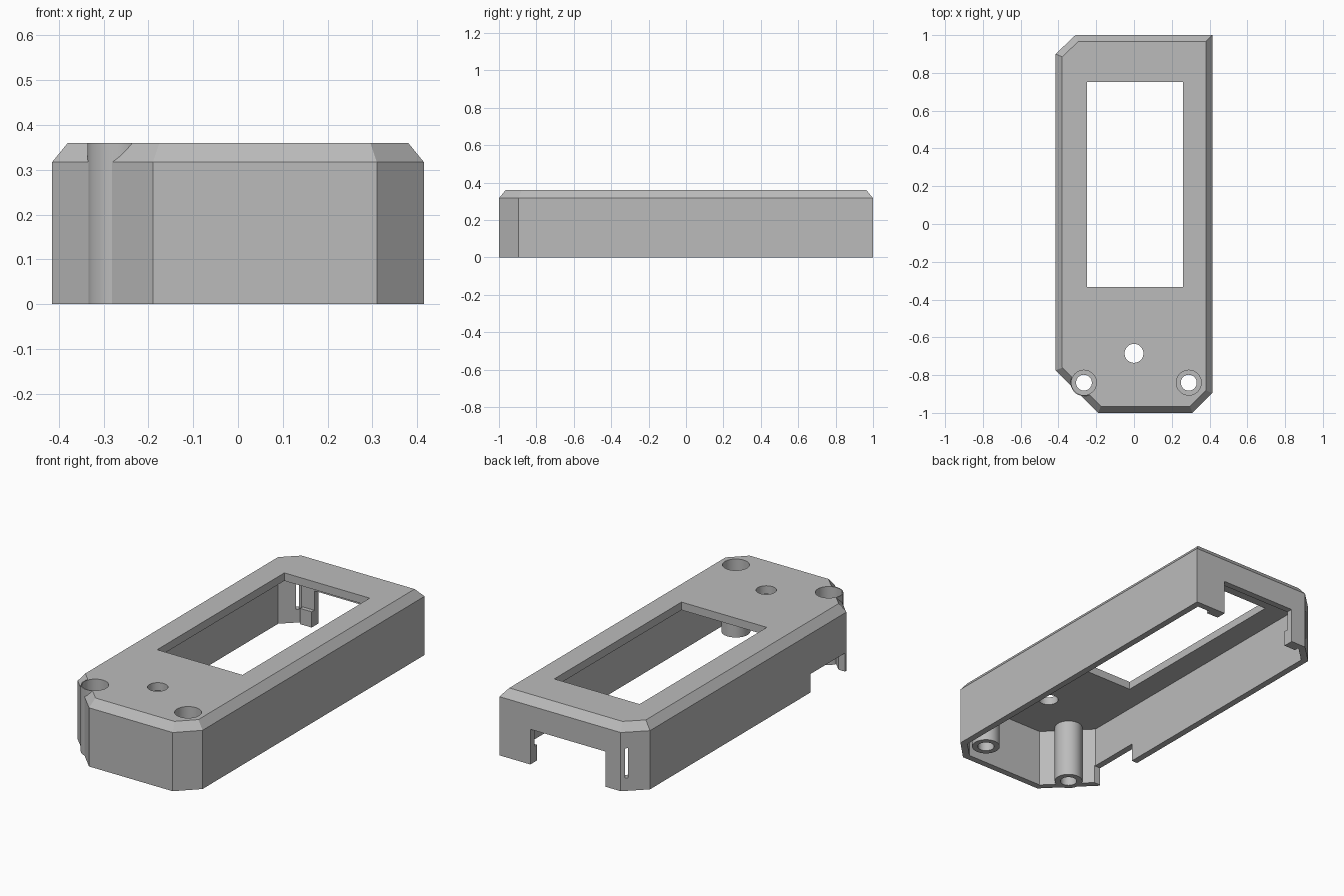
import bpy
import bmesh
from math import radians
from mathutils import Matrix, Vector

cube = bpy.data.objects.get("Cube")
if cube:
    bpy.data.objects.remove(cube, do_unlink=True)

TOP, SHOULDER, WALL = 0.36, 0.317, 0.035
OUTLINE = [(0.415, 1), (-0.31, 1), (-0.415, 0.9), (-0.415, -0.775),
           (-0.19, -1), (0.31, -1), (0.415, -0.895)]

grey = bpy.data.materials.new("grey plastic")
grey.use_nodes = True
grey.diffuse_color = (0.5, 0.5, 0.5, 1)
grey.node_tree.nodes["Principled BSDF"].inputs["Base Color"].default_value = grey.diffuse_color


def inset(points, distance):
    """Move every side of a counter-clockwise outline inwards."""
    result = []
    for i, point in enumerate(points):
        here = Vector(point)
        before = (here - Vector(points[i - 1])).normalized()
        after = (Vector(points[(i + 1) % len(points)]) - here).normalized()
        n1, n2 = Vector((-before.y, before.x)), Vector((-after.y, after.x))
        result.append(here + (n1 + n2) * distance / (1 + n1.dot(n2)))
    return result


def make_object(name, bm):
    bmesh.ops.recalc_face_normals(bm, faces=bm.faces)
    mesh = bpy.data.meshes.new(name)
    bm.to_mesh(mesh)
    bm.free()
    mesh.materials.append(grey)
    obj = bpy.data.objects.new(name, mesh)
    bpy.context.collection.objects.link(obj)
    return obj


def loft(name, sections):
    """Stack (outline, height) sections into a closed solid."""
    bm = bmesh.new()
    rings = [[bm.verts.new((p[0], p[1], z)) for p in pts] for pts, z in sections]
    for low, high in zip(rings, rings[1:]):
        for i in range(len(low)):
            bm.faces.new((low[i - 1], low[i], high[i], high[i - 1]))
    bm.faces.new(rings[0])
    bm.faces.new(rings[-1])
    return make_object(name, bm)


def box(name, x, y, z):
    corners = [(x[0], y[0]), (x[1], y[0]), (x[1], y[1]), (x[0], y[1])]
    return loft(name, [(corners, z[0]), (corners, z[1])])


def cylinder(name, centre, radius, z):
    bm = bmesh.new()
    place = Matrix.Translation((centre[0], centre[1], sum(z) / 2))
    bmesh.ops.create_cone(bm, cap_ends=True, segments=48, radius1=radius,
                          radius2=radius, depth=z[1] - z[0], matrix=place)
    return make_object(name, bm)


def combine(target, tool, operation):
    """Apply a boolean and remove the tool."""
    tool.hide_render = True
    mod = target.modifiers.new(tool.name, "BOOLEAN")
    mod.operation, mod.solver, mod.object = operation, "EXACT", tool
    bpy.context.view_layer.objects.active = target
    bpy.ops.object.modifier_apply(modifier=mod.name)
    bpy.data.objects.remove(tool, do_unlink=True)


# Hollow shell with a bevelled top rim
shell = loft("case_shell", [(OUTLINE, 0), (OUTLINE, SHOULDER),
                            (inset(OUTLINE, WALL), TOP)])
inner = inset(OUTLINE, WALL)
combine(shell, loft("cavity", [(inner, -0.1), (inner, SHOULDER)]), "DIFFERENCE")

# Screw posts and inner ledges beside the rear opening
posts = [(-0.265, -0.84), (0.29, -0.84)]
for centre in posts:
    combine(shell, cylinder("screw_post", centre, 0.071, (0, TOP)), "UNION")
for x in ((-0.29, -0.2), (0.2, 0.3)):
    combine(shell, box("rear_ledge", x, (0.943, 0.98), (0, 0.085)), "UNION")

# Screw holes with deep head recesses
for centre in posts:
    combine(shell, cylinder("screw_hole", centre, 0.042, (-0.1, 0.5)), "DIFFERENCE")
    combine(shell, cylinder("head_recess", centre, 0.066, (0.1, 0.5)), "DIFFERENCE")

# Display window, button hole, rear opening and side notch
cutters = [
    box("display_window", (-0.25, 0.26), (-0.333, 0.753), (0.25, 0.5)),
    cylinder("button_hole", (0, -0.685), 0.05, (0.25, 0.5)),
    box("rear_opening", (-0.22, 0.23), (0.9, 1.1), (-0.1, 0.19)),
    box("side_notch", (-0.5, -0.375), (-0.765, -0.47), (-0.1, 0.1)),
]
# Narrow slot through the angled rear corner
slot = box("corner_slot", (-0.008, 0.008), (-0.08, 0.08), (0.07, 0.23))
slot.data.transform(Matrix.Translation((-0.327, 0.975, 0)) @ Matrix.Rotation(radians(35), 4, "Z"))
for cutter in cutters + [slot]:
    combine(shell, cutter, "DIFFERENCE")

# Smooth round surfaces, crisp edges
bpy.ops.object.select_all(action="DESELECT")
shell.select_set(True)
bpy.context.view_layer.objects.active = shell
bpy.ops.object.shade_smooth_by_angle(angle=radians(25))
